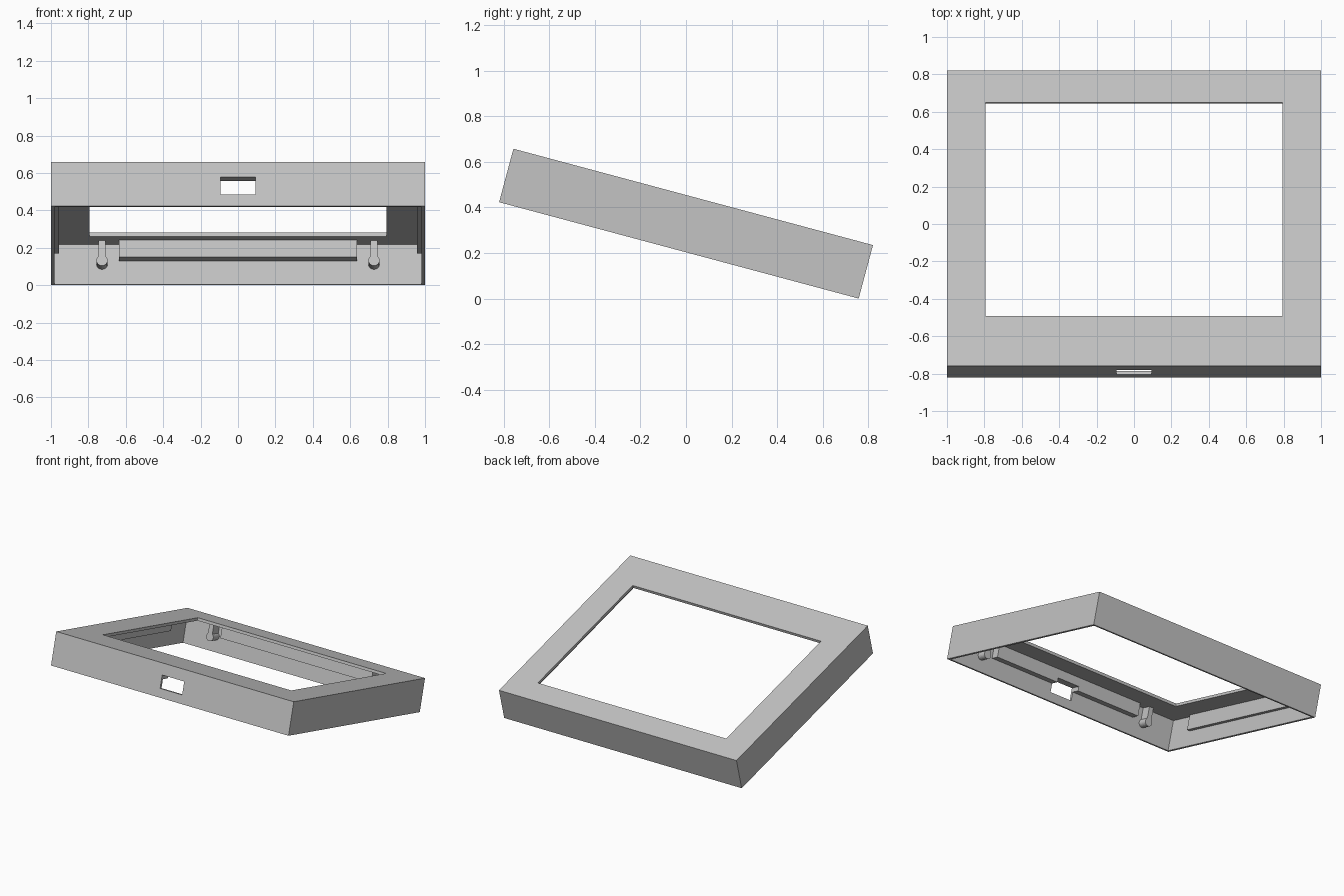
import bpy, bmesh
from math import radians
from mathutils import Matrix, Vector

if "Cube" in bpy.data.objects:
    bpy.data.objects.remove(bpy.data.objects["Cube"], do_unlink=True)

# Frame dimensions: local y runs front to back, local z = 0 is the top face
W, L, H = 2.0, 1.635, 0.243
WALL, PLATE = 0.018, 0.021
RIB_DEPTH = 0.115
TILT = Matrix.Translation((0, -0.758, 0.658)) @ Matrix.Rotation(radians(-15), 4, 'X')

grey = bpy.data.materials.new("plain_grey")
grey.use_nodes = True
grey.diffuse_color = (0.55, 0.55, 0.55, 1)
grey.node_tree.nodes["Principled BSDF"].inputs["Base Color"].default_value = (0.55, 0.55, 0.55, 1)


def add_box(bm, x, y, z):
    size = Vector((x[1] - x[0], y[1] - y[0], z[1] - z[0]))
    mid = Vector((sum(x), sum(y), sum(z))) / 2
    bmesh.ops.create_cube(bm, size=1, matrix=Matrix.Translation(mid) @ Matrix.Diagonal(size).to_4x4())


def finish(name, bm):
    bm.transform(TILT)
    mesh = bpy.data.meshes.new(name)
    bm.to_mesh(mesh)
    bm.free()
    mesh.materials.append(grey)
    ob = bpy.data.objects.new(name, mesh)
    bpy.context.collection.objects.link(ob)
    return ob


def box(name, x, y, z):
    bm = bmesh.new()
    add_box(bm, x, y, z)
    return finish(name, bm)


def cut(ob, *ranges):
    cutter = box("cutter", *ranges)
    cutter.hide_render = True
    mod = ob.modifiers.new("cut", 'BOOLEAN')
    mod.operation, mod.solver, mod.object = 'DIFFERENCE', 'EXACT', cutter
    bpy.context.view_layer.objects.active = ob
    bpy.ops.object.modifier_apply(modifier=mod.name)
    bpy.data.objects.remove(cutter, do_unlink=True)


# Open-bottomed shell with a window in its top and a slot in its front wall
slot = ((-0.093, 0.093), (-0.1, 0.2), (-0.179, -0.083))
frame = box("bezel_frame", (-W / 2, W / 2), (0, L), (-H, 0))
inner = W / 2 - WALL
cut(frame, (-inner, inner), (WALL, L - WALL), (-H - 0.1, -PLATE))
cut(frame, (-0.793, 0.793), (0.276, 1.457), (-0.1, 0.1))
cut(frame, *slot)

# Ribs under the top plate, along the front and back walls
rib_z = (-RIB_DEPTH, -PLATE)
front_rib = box("front_rib", (-0.635, 0.635), (WALL, WALL + 0.06), rib_z)
cut(front_rib, *slot)
box("back_rib", (-0.635, 0.635), (L - WALL - 0.083, L - WALL), rib_z)

for side, s in (("left", 1), ("right", -1)):
    # Thin ledge on each side wall
    box(side + "_ledge", sorted((s * inner, s * (inner - 0.025))), (0.23, 1.4), (-0.13, -PLATE))

    # Keyhole-shaped posts: a web down from the plate ending in a round boss
    for end, y in (("front", (WALL, WALL + 0.07)), ("back", (L - WALL - 0.075, L - WALL))):
        x = s * 0.727
        bm = bmesh.new()
        add_box(bm, (x - 0.018, x + 0.018), y, (-0.13, -PLATE))
        bmesh.ops.create_cone(
            bm, cap_ends=True, segments=24, radius1=0.03, radius2=0.03, depth=y[1] - y[0],
            matrix=Matrix.Translation((x, sum(y) / 2, -0.13)) @ Matrix.Rotation(radians(90), 4, 'X'))
        finish(f"{end}_{side}_post", bm)
